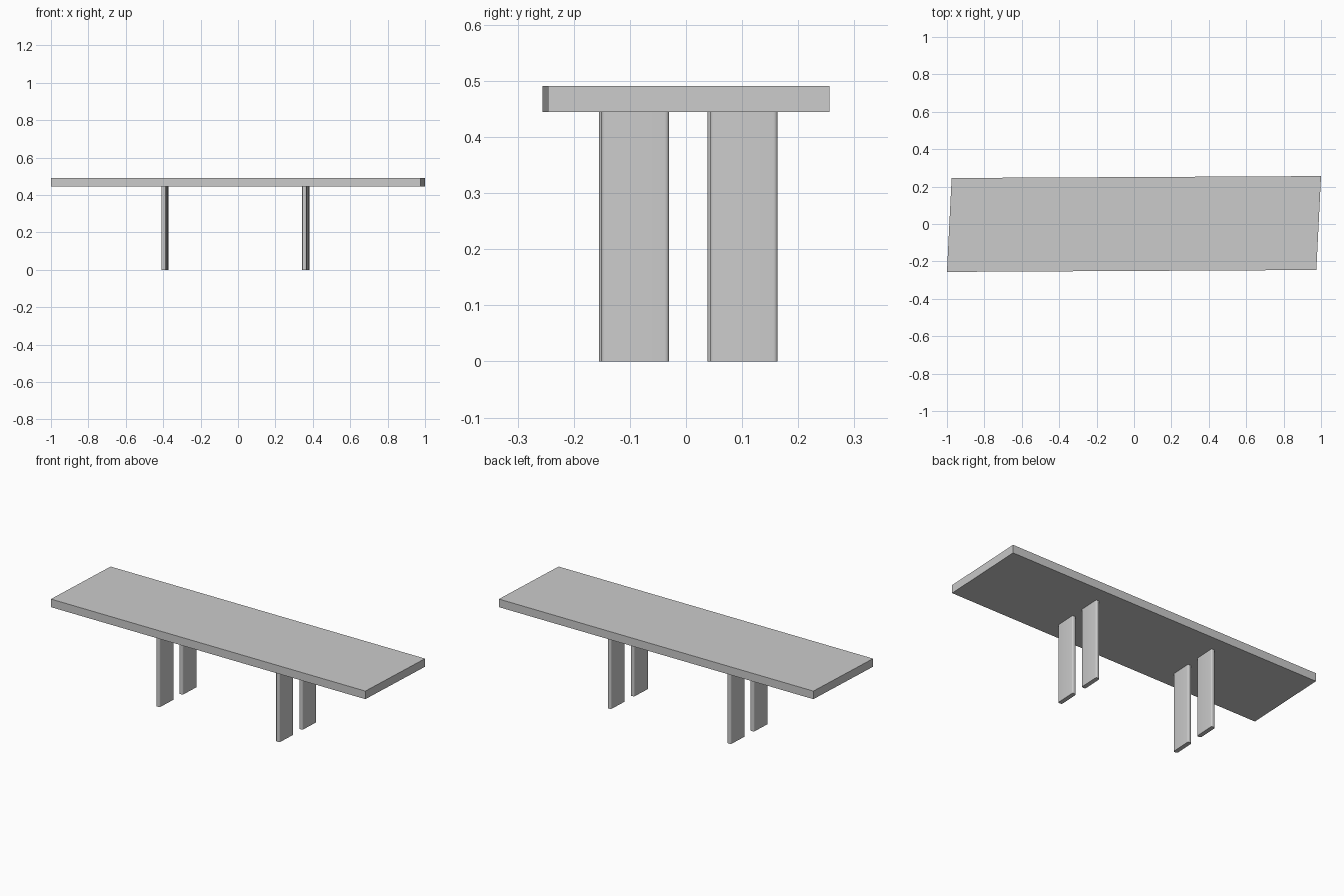
import bpy, bmesh, math

if "Cube" in bpy.data.objects:
    bpy.data.objects.remove(bpy.data.objects["Cube"])


def prism(name, outline, z0, z1, round_radius=0.0):
    """Extrude a flat outline upward, optionally rounding its vertical edges."""
    bm = bmesh.new()
    face = bm.faces.new([bm.verts.new((x, y, z0)) for x, y in outline])
    top = bmesh.ops.extrude_face_region(bm, geom=[face])["geom"]
    for v in top:
        if isinstance(v, bmesh.types.BMVert):
            v.co.z = z1
    if round_radius:
        upright = [e for e in bm.edges
                   if abs(e.verts[0].co.z - e.verts[1].co.z) > 0.1]
        bmesh.ops.bevel(bm, geom=upright, offset=round_radius, segments=5,
                        profile=0.5, affect='EDGES')
    bmesh.ops.recalc_face_normals(bm, faces=bm.faces)
    mesh = bpy.data.meshes.new(name)
    bm.to_mesh(mesh)
    bm.free()
    ob = bpy.data.objects.new(name, mesh)
    bpy.context.collection.objects.link(ob)
    return ob


UNDERSIDE, TOP = 0.445, 0.491
SKEW = 0.05      # x drift per unit of y
DRIFT = 0.0052   # y drift per unit of x


def skewed(cx, cy, w, d):
    """Slightly skewed rectangle shared by the top and the legs."""
    pts = []
    for sx, sy in ((-1, -1), (1, -1), (1, 1), (-1, 1)):
        x, y = sx * w / 2, sy * d / 2
        pts.append((cx + x + SKEW * y, cy + y + DRIFT * x))
    return pts


# Tabletop
prism("tabletop", skewed(0, 0, 1.975, 0.502), UNDERSIDE, TOP)

# Four flat legs with rounded corners
for side, x in (("left", -0.390), ("right", 0.3625)):
    for end, y in (("front", -0.0925), ("back", 0.101)):
        cx, cy = x + SKEW * y, y + DRIFT * x
        leg = prism(f"{end}_{side}_leg", skewed(cx, cy, 0.024, 0.121),
                    0.0, UNDERSIDE, 0.008)
        bpy.ops.object.select_all(action='DESELECT')
        leg.select_set(True)
        bpy.context.view_layer.objects.active = leg
        bpy.ops.object.shade_smooth_by_angle(angle=math.radians(30))
